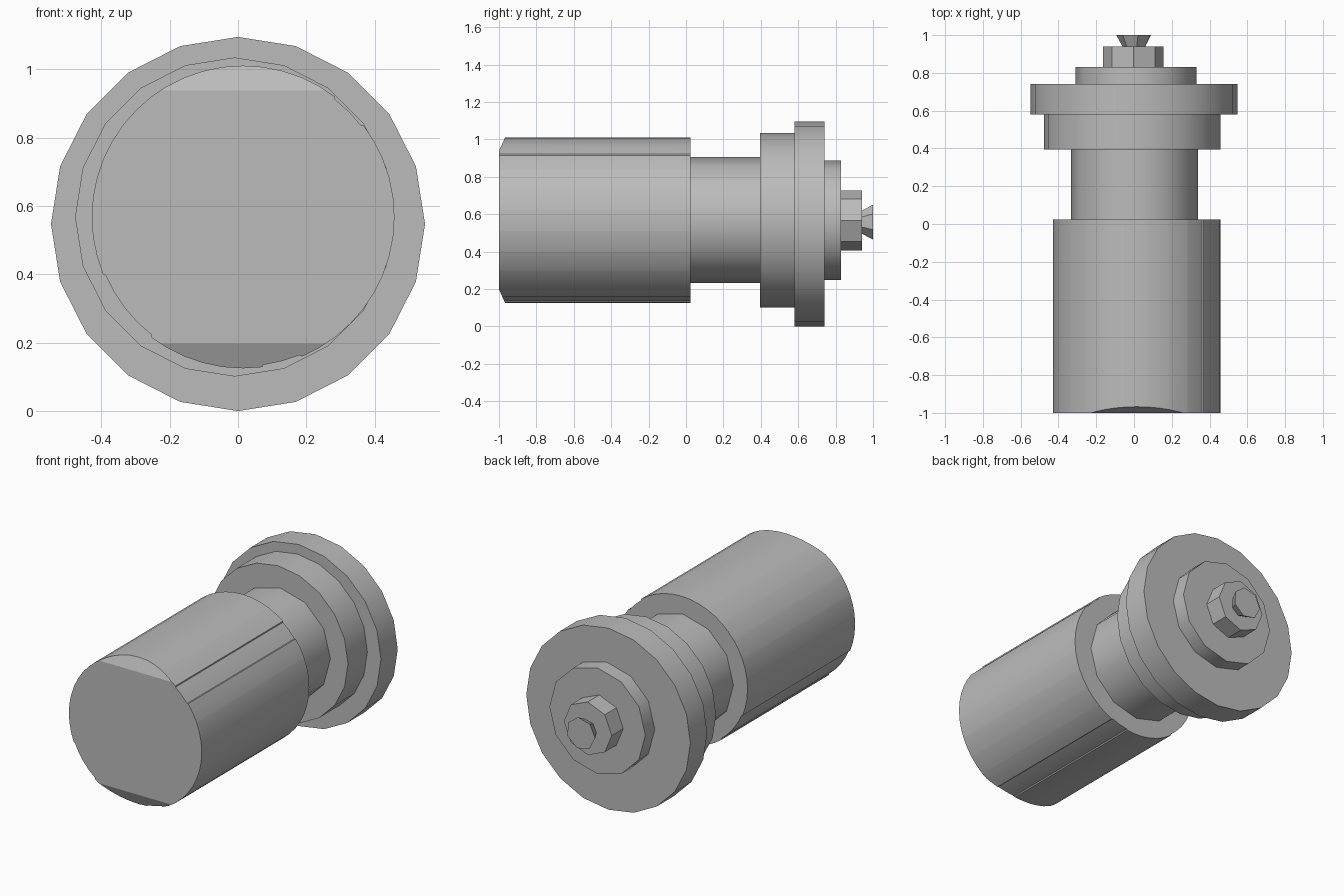
import bpy, bmesh, math, random
from mathutils import Vector

cube = bpy.data.objects.get("Cube")
if cube:
    bpy.data.objects.remove(cube)

random.seed(4)

metal = bpy.data.materials.new("plain grey")
metal.use_nodes = True
grey = (0.5, 0.5, 0.5, 1)
metal.diffuse_color = grey
metal.node_tree.nodes["Principled BSDF"].inputs["Base Color"].default_value = grey


def circle(sides, radius, turn=0.0):
    """Points of a regular section, starting at the top."""
    step = math.tau / sides
    return [(radius * math.sin(i * step + turn), radius * math.cos(i * step + turn))
            for i in range(sides)]


def prism(name, section, x, z, y0, y1, flare=1.0, smooth=32):
    """Loft a closed section along y; flare scales the back end."""
    bm = bmesh.new()
    front = [bm.verts.new((x + u, y0, z + v)) for u, v in section]
    back = [bm.verts.new((x + u * flare, y1, z + v * flare)) for u, v in section]
    bm.faces.new(front)
    bm.faces.new(back[::-1])
    for i in range(len(section)):
        j = (i + 1) % len(section)
        bm.faces.new((front[i], back[i], back[j], front[j]))
    bmesh.ops.recalc_face_normals(bm, faces=bm.faces)
    mesh = bpy.data.meshes.new(name)
    bm.to_mesh(mesh)
    bm.free()
    obj = bpy.data.objects.new(name, mesh)
    bpy.context.collection.objects.link(obj)
    mesh.materials.append(metal)
    bpy.ops.object.select_all(action='DESELECT')
    bpy.context.view_layer.objects.active = obj
    obj.select_set(True)
    bpy.ops.object.shade_smooth_by_angle(angle=math.radians(smooth))
    return obj


# Barrel section: staves of slightly uneven radius with small steps between
staves = 24
section = []
for i in range(staves):
    radius = random.choice((0.443, 0.443, 0.437))
    for part in (0.02, 0.5, 0.98):
        a = math.tau * (i + part - 0.5) / staves
        section.append((radius * math.sin(a), radius * math.cos(a)))
barrel = prism("barrel", section, 0.015, 0.568, -1.0, 0.025)

# Shallow bevels on the top and bottom of the barrel's front face
bm = bmesh.new()
bm.from_mesh(barrel.data)
for side in (1, -1):
    slope = Vector((0, -1, 0.45 * side)).normalized()
    point = Vector((0, -1, 0.568 + 0.37 * side))
    cut = bmesh.ops.bisect_plane(bm, geom=bm.verts[:] + bm.edges[:] + bm.faces[:],
                                 plane_co=point, plane_no=slope, clear_outer=True)
    rim = [e for e in cut["geom_cut"] if isinstance(e, bmesh.types.BMEdge)]
    bmesh.ops.edgeloop_fill(bm, edges=rim)
bmesh.ops.recalc_face_normals(bm, faces=bm.faces)
bm.to_mesh(barrel.data)
bm.free()

# Stepped shaft behind the barrel
prism("neck", circle(12, 0.337), 0.003, 0.568, 0.02, 0.40)
prism("collar", circle(20, 0.467), -0.01, 0.568, 0.395, 0.58)
prism("flange", circle(20, 0.5475), 0, 0.5475, 0.58, 0.74)
prism("boss", circle(12, 0.32), 0.01, 0.567, 0.735, 0.83)
prism("hub", circle(8, 0.16), -0.003, 0.567, 0.825, 0.94, smooth=20)
prism("tip", circle(7, 0.06, 0.2), 0.002, 0.557, 0.935, 1.0, 1.6, smooth=20)
